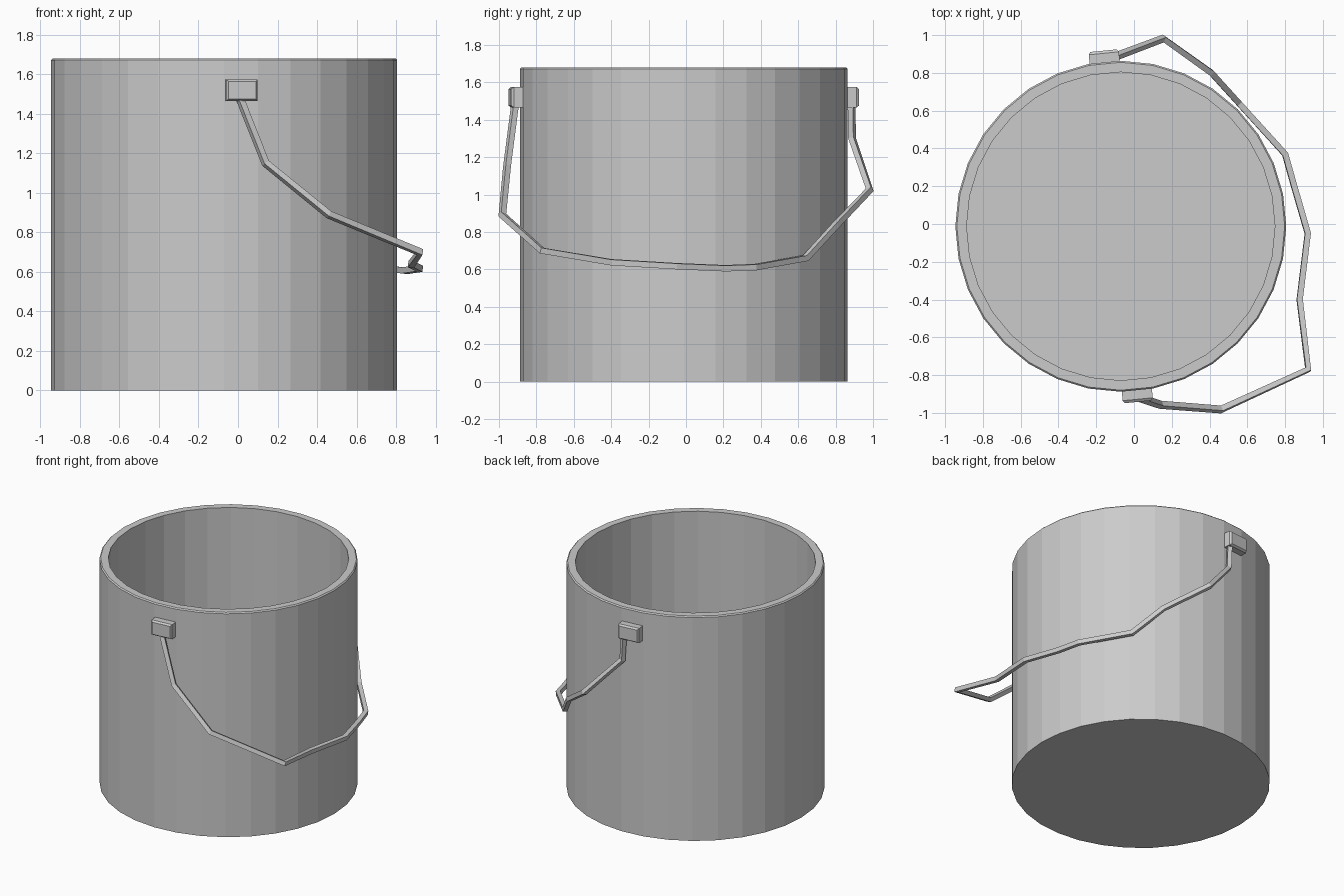
import bpy, math
from mathutils import Matrix, Vector

if "Cube" in bpy.data.objects:
    bpy.data.objects.remove(bpy.data.objects["Cube"])

CX, CY, R, H, SIDES = -0.07, -0.012, 0.876, 1.68, 32


def mesh_object(name, verts, faces):
    me = bpy.data.meshes.new(name)
    me.from_pydata(verts, [], faces)
    ob = bpy.data.objects.new(name, me)
    bpy.context.collection.objects.link(ob)
    return ob


# bucket: profile (radius, z) turned around the axis, open top
profile = [(R, 0), (R, H - 0.008), (R - 0.008, H), (R - 0.06, H), (R - 0.06, 0.06)]
verts = [(CX + r * math.cos(a), CY + r * math.sin(a), z)
         for r, z in profile
         for a in (2 * math.pi * i / SIDES for i in range(SIDES))]
faces = [(k * SIDES + i, k * SIDES + (i + 1) % SIDES,
          (k + 1) * SIDES + (i + 1) % SIDES, (k + 1) * SIDES + i)
         for k in range(len(profile) - 1) for i in range(SIDES)]
faces.append(tuple(reversed(range(SIDES))))
last = (len(profile) - 1) * SIDES
faces.append(tuple(range(last, last + SIDES)))
mesh_object("bucket", verts, faces)


# handle mounts: small blocks with a slightly smaller outer face
def mount(name, turn):
    rot = Matrix.Translation((CX, CY, 1.52)) @ Matrix.Rotation(turn, 4, 'Z')
    v = [rot @ Vector((sx * w, y, sz * h))
         for y, w, h in ((-0.86, 0.08, 0.055), (-0.92, 0.08, 0.055), (-0.934, 0.07, 0.045))
         for sx, sz in ((-1, -1), (1, -1), (1, 1), (-1, 1))]
    f = [(0, 1, 2, 3), (11, 10, 9, 8)]
    for k in (0, 4):
        f += [(k + i, k + 4 + i, k + 4 + (i + 1) % 4, k + (i + 1) % 4) for i in range(4)]
    mesh_object(name, v, f)


mount("front_mount", math.radians(5.6))
mount("back_mount", math.radians(185.6))

# bent wire handle hanging on the right side
path = [(0.005, -0.913, 1.49), (0.14, -0.957, 1.15), (0.46, -0.982, 0.89),
        (0.922, -0.77, 0.70), (0.877, -0.40, 0.638), (0.92, -0.05, 0.617),
        (0.845, 0.21, 0.606), (0.80, 0.37, 0.612), (0.555, 0.64, 0.66),
        (0.41, 0.80, 0.835), (0.155, 0.982, 1.025), (-0.095, 0.888, 1.30),
        (-0.105, 0.885, 1.49)]
cu = bpy.data.curves.new("handle", 'CURVE')
cu.dimensions = '3D'
cu.bevel_depth = 0.022
cu.bevel_resolution = 0
cu.use_fill_caps = True
sp = cu.splines.new('POLY')
sp.points.add(len(path) - 1)
for p, co in zip(sp.points, path):
    p.co = (*co, 1)
sp.use_smooth = False
bpy.context.collection.objects.link(bpy.data.objects.new("handle", cu))
